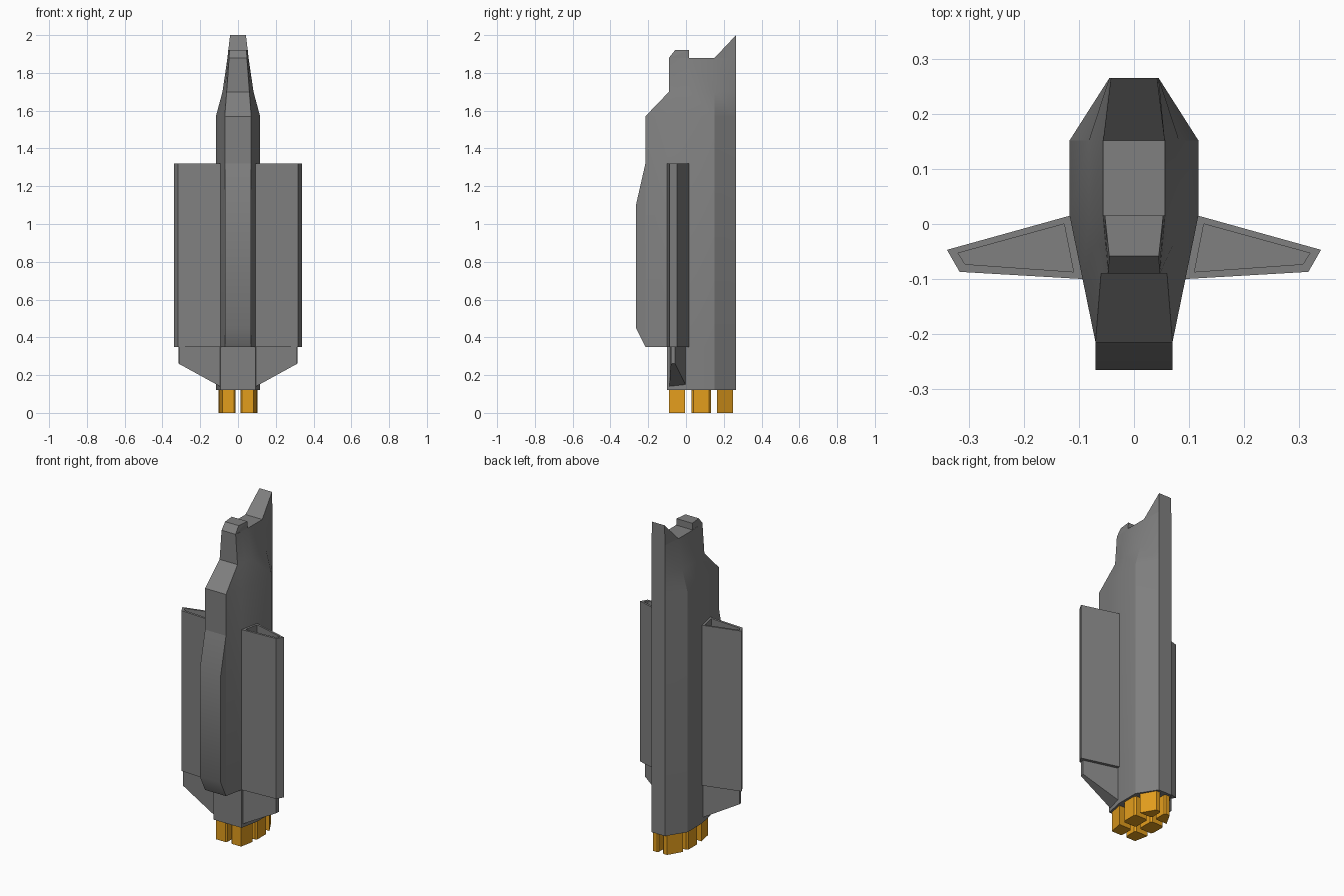
import bpy, bmesh

if "Cube" in bpy.data.objects:
    bpy.data.objects.remove(bpy.data.objects["Cube"])


def make_material(name, rgb):
    m = bpy.data.materials.new(name)
    m.diffuse_color = (*rgb, 1)
    m.use_nodes = True
    m.node_tree.nodes["Principled BSDF"].inputs["Base Color"].default_value = m.diffuse_color
    return m


grey = make_material("hull_grey", (0.215, 0.215, 0.215))
orange = make_material("engine_orange", (0.765, 0.337, 0.012))


def finish(name, bm, material, smooth):
    bmesh.ops.remove_doubles(bm, verts=bm.verts, dist=1e-5)
    bmesh.ops.recalc_face_normals(bm, faces=bm.faces)
    mesh = bpy.data.meshes.new(name)
    bm.to_mesh(mesh)
    bm.free()
    obj = bpy.data.objects.new(name, mesh)
    bpy.context.collection.objects.link(obj)
    mesh.materials.append(material)
    if smooth:
        bpy.ops.object.select_all(action='DESELECT')
        obj.select_set(True)
        bpy.context.view_layer.objects.active = obj
        bpy.ops.object.shade_smooth_by_angle(angle=smooth)
    return obj


def same(a, b):
    return (a.co - b.co).length < 1e-6


def loft(name, rings, material=grey, smooth=None):
    """Join closed rings of (x, y, z) points and cap both ends."""
    bm = bmesh.new()
    loops = [[bm.verts.new(p) for p in ring] for ring in rings]
    n = len(loops[0])
    for a, b in zip(loops, loops[1:]):
        for i in range(n):
            j = (i + 1) % n
            if same(a[i], b[i]) and same(a[j], b[j]):
                continue
            if same(a[i], a[j]) and same(b[i], b[j]):
                continue
            bm.faces.new((a[i], a[j], b[j], b[i]))
    bm.faces.new(loops[0])
    bm.faces.new(loops[-1])
    return finish(name, bm, material, smooth)


def ring(pts, z):
    return [(x, y, z) for x, y in pts]


def mirrored(pts):
    return pts + [(-x, y) for x, y in reversed(pts)]


def convex(name, half_points):
    bm = bmesh.new()
    for x, y, z in half_points:
        for s in (-1, 1):
            bm.verts.new((s * x, y, z))
    bmesh.ops.convex_hull(bm, input=bm.verts)
    return finish(name, bm, grey, None)


# Hull: hexagonal section, full width below, tapering towards the top
def hull_ring(z, w, f, yf, step=False):
    mid = (w, 0.015)
    half_way = ((w + f) / 2, (0.015 + yf) / 2)
    front = half_way if step else (f, yf)
    return ring(mirrored([(0.045, 0.265), (w, 0.152), mid, half_way, front]), z)


loft("hull", [
    hull_ring(0.12, 0.117, 0.07, -0.215, True),
    hull_ring(0.35, 0.117, 0.07, -0.215, True),
    hull_ring(0.35, 0.117, 0.07, -0.215),
    hull_ring(1.57, 0.117, 0.07, -0.215),
    hull_ring(1.70, 0.082, 0.060, -0.09),
    hull_ring(1.88, 0.056, 0.047, -0.09),
], smooth=0.35)

# Raised spine along the front
spine = [(-0.215, 0.35), (-0.265, 0.45), (-0.265, 1.10), (-0.215, 1.32)]
loft("front_spine", [[(x, y, z) for y, z in spine] for x in (-0.07, 0.07)],
     smooth=0.9)

# Nose block and pointed rear fin on top
convex("nose_block", [(0.055, 0.015, 1.88), (0.047, -0.09, 1.88),
                      (0.053, 0.015, 1.92), (0.045, -0.058, 1.92)])
convex("rear_fin", [(0.056, 0.152, 1.88), (0.045, 0.265, 1.88), (0.042, 0.265, 2.0)])

# Wings: hollow-topped panels with a slanted lower fairing
outer = [(0.117, 0.015), (0.34, -0.047), (0.317, -0.087), (0.0935, -0.1)]
inner = [(0.127, 0.0), (0.32, -0.053), (0.307, -0.073), (0.11, -0.087)]
lower = [(0.113, -0.003), (0.316, -0.058), (0.312, -0.080), (0.096, -0.088)]
for side, s in (("left", -1), ("right", 1)):
    o, i, l = ([(s * x, y) for x, y in p] for p in (outer, inner, lower))
    slant = [(x, y, 0.15 + (abs(x) - 0.113) * 0.55) for x, y in l]
    loft(side + "_wing", [slant, ring(l, 0.35), ring(o, 0.35), ring(o, 1.32),
                          ring(i, 1.32), ring(i, 1.27)])

# Engines: two columns of three blocks following the hull outline
engines = {
    "front": [(0.013, -0.08), (0.022, -0.09), (0.083, -0.09), (0.1, -0.005),
              (0.022, -0.005), (0.013, -0.014)],
    "middle": [(0.013, 0.04), (0.022, 0.03), (0.094, 0.03), (0.103, 0.04),
               (0.103, 0.122), (0.094, 0.132), (0.022, 0.132), (0.013, 0.122)],
    "rear": [(0.013, 0.174), (0.022, 0.165), (0.095, 0.165), (0.047, 0.248),
             (0.022, 0.248), (0.013, 0.239)],
}
for row, pts in engines.items():
    for side, s in (("left", -1), ("right", 1)):
        p = [(s * x, y) for x, y in pts]
        loft(f"{row}_{side}_engine", [ring(p, 0.0), ring(p, 0.12)], orange)
